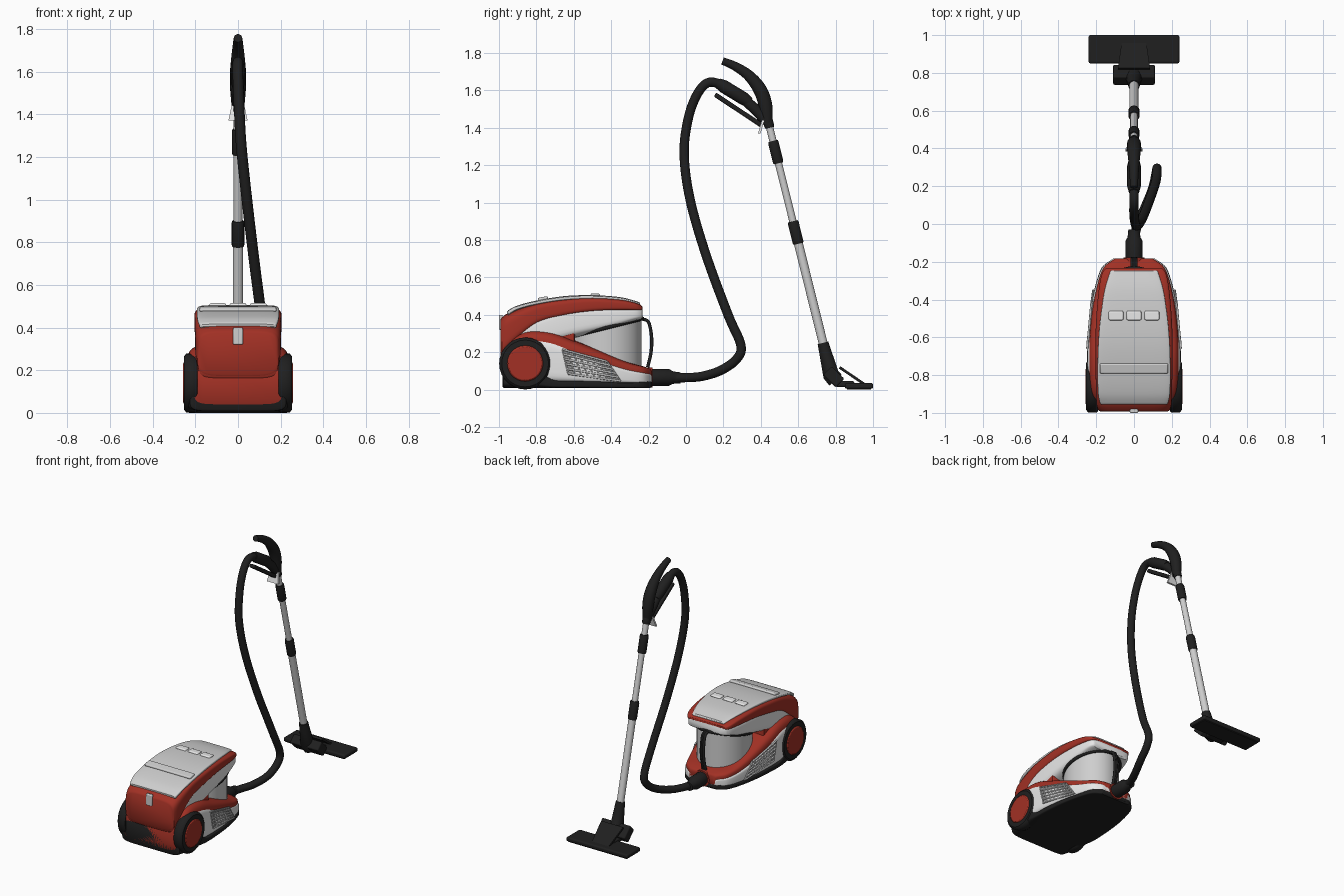
import bpy, bmesh, math
from mathutils import Vector

cube = bpy.data.objects.get("Cube")
if cube:
    bpy.data.objects.remove(cube, do_unlink=True)


def material(name, rgb):
    m = bpy.data.materials.new(name)
    m.use_nodes = True
    m.diffuse_color = (*rgb, 1)
    m.node_tree.nodes["Principled BSDF"].inputs["Base Color"].default_value = (*rgb, 1)
    return m


RED = material("red plastic", (0.36, 0.03, 0.018))
BLACK = material("black rubber", (0.014, 0.014, 0.014))
WHITE = material("white plastic", (0.8, 0.8, 0.8))
SILVER = material("silver grey", (0.62, 0.62, 0.62))
GREY = material("vent grey", (0.33, 0.33, 0.33))
meshes = []


def add(name, bm, mat):
    bmesh.ops.recalc_face_normals(bm, faces=bm.faces)
    me = bpy.data.meshes.new(name)
    bm.to_mesh(me)
    bm.free()
    me.materials.append(mat)
    ob = bpy.data.objects.new(name, me)
    bpy.context.collection.objects.link(ob)
    meshes.append(ob)
    return ob


def smooth(rows, steps=5):
    """Catmull-Rom resampling of rows of any length."""
    out = []
    for i in range(len(rows) - 1):
        quad = (rows[max(i - 1, 0)], rows[i], rows[i + 1], rows[min(i + 2, len(rows) - 1)])
        for s in range(steps):
            t = s / steps
            out.append([0.5 * (2 * b + (c - a) * t + (2 * a - 5 * b + 4 * c - d) * t ** 2
                               + (3 * b - a - 3 * c + d) * t ** 3) for a, b, c, d in zip(*quad)])
    return out + [list(rows[-1])]


def loft(name, rows, mat, power=5, edge=0.01, sides=48):
    """Skin rounded sections given as (y, half width, low z, high z)."""
    rows = smooth(rows)
    for end, sign in ((0, -1), (-1, 1)):          # rounded end rims
        y, w, lo, hi = rows[end]
        k = min(edge, (hi - lo) * 0.3)
        rim = [y + sign * k * 0.7, w - k, lo + k, hi - k]
        rows = [rim] + rows if end == 0 else rows + [rim]
    bm = bmesh.new()
    rings = []
    for y, w, lo, hi in rows:
        ring = []
        for i in range(sides):
            a = math.tau * (i + 0.5) / sides
            c, s = math.cos(a), math.sin(a)
            x = math.copysign(abs(c) ** (2 / power), c) * w
            z = math.copysign(abs(s) ** (2 / power), s) * (hi - lo) / 2 + (lo + hi) / 2
            ring.append(bm.verts.new((x, y, z)))
        rings.append(ring)
    for p, q in zip(rings, rings[1:]):
        for i in range(sides):
            j = (i + 1) % sides
            bm.faces.new((p[i], p[j], q[j], q[i]))
    bm.faces.new(rings[0])
    bm.faces.new(rings[-1])
    return add(name, bm, mat)


def tube(name, pts, mat, r=1.0, curved=False, closed=False, res=5):
    """Round tube through (x, y, z) or (x, y, z, radius) points."""
    pts = [list(p) + [r] if len(p) == 3 else list(p) for p in pts]
    if curved:
        pts = smooth(pts, 8)
    cu = bpy.data.curves.new(name, "CURVE")
    cu.dimensions = "3D"
    cu.bevel_depth = 1.0
    cu.bevel_resolution = res
    cu.use_fill_caps = True
    sp = cu.splines.new("POLY")
    sp.points.add(len(pts) - 1)
    for point, p in zip(sp.points, pts):
        point.co = (*p[:3], 1)
        point.radius = p[3]
    sp.use_cyclic_u = closed
    cu.materials.append(mat)
    ob = bpy.data.objects.new(name, cu)
    bpy.context.collection.objects.link(ob)
    return ob


def box(name, loc, size, mat, tilt=0.0, bevel=0.008):
    bm = bmesh.new()
    bmesh.ops.create_cube(bm, size=1)
    bmesh.ops.scale(bm, vec=size, verts=bm.verts)
    ob = add(name, bm, mat)
    ob.location = loc
    ob.rotation_euler.x = tilt
    mod = ob.modifiers.new("soft edges", "BEVEL")
    mod.width, mod.segments = bevel, 3
    return ob


def plate(name, pts, offset, mat):
    bm = bmesh.new()
    face = bm.faces.new([bm.verts.new(p) for p in pts])
    ext = bmesh.ops.extrude_face_region(bm, geom=[face])
    verts = [v for v in ext["geom"] if isinstance(v, bmesh.types.BMVert)]
    bmesh.ops.translate(bm, verts=verts, vec=offset)
    return add(name, bm, mat)


# Lower body: y, half width, then tops of the red, white and black layers
chassis = [(-.975, .215, .21, .18, .175), (-.92, .232, .28, .26, .175),
           (-.84, .236, .318, .285, .17), (-.72, .238, .31, .27, .06),
           (-.6, .235, .265, .22, .05), (-.45, .22, .205, .16, .045),
           (-.32, .193, .15, .115, .04), (-.23, .16, .125, .095, .045),
           (-.19, .11, .11, .085, .05)]
loft("red_fender", [(y, w, .03, r) for y, w, r, _, _ in chassis], RED, 6)
loft("white_flank", [(y, w + .008, .03, h) for y, w, _, h, _ in chassis[1:]], WHITE, 7)
loft("black_base", [(y, w + .01, .008, b) for y, w, _, _, b in chassis], BLACK, 7)

# Upper body and lid: y, half width, low z, high z
shell = [(-.985, .19, .17, .385), (-.94, .2, .22, .415), (-.8, .203, .34, .465),
         (-.65, .205, .385, .488), (-.5, .2, .41, .495), (-.35, .187, .418, .483),
         (-.27, .172, .42, .465), (-.24, .155, .42, .452)]
loft("red_upper_shell", shell, RED)
loft("rear_panel", [(-.98, .185, .16, .3), (-.8, .19, .16, .36), (-.6, .19, .16, .39)], RED)
loft("white_shoulder", [(-.93, .19, .2, .3), (-.8, .197, .22, .4), (-.62, .198, .27, .45),
                        (-.4, .186, .325, .45), (-.28, .168, .365, .44),
                        (-.24, .15, .375, .44)], WHITE)
loft("lid", [(-.95, .18, .395, .425), (-.9, .19, .425, .45), (-.8, .193, .452, .476),
             (-.65, .19, .475, .5), (-.5, .178, .48, .505), (-.35, .155, .468, .494),
             (-.25, .125, .445, .468)], SILVER)
box("lid_handle_bar", (0, -.765, .486), (.36, .055, .018), SILVER, .2)
for i in (-1, 0, 1):
    box("lid_button", (i * .095, -.485, .506), (.078, .05, .016), WHITE, -.02)
box("rear_latch", (0, -.99, .36), (.046, .02, .08), SILVER, 0, .006)

# Dust canister with trim ring and front handle
n = 48
ring = [(math.cos(math.tau * i / n), math.sin(math.tau * i / n)) for i in range(n)]
bm = bmesh.new()
bmesh.ops.create_cone(bm, cap_ends=True, segments=n, radius1=1, radius2=1, depth=.31)
bmesh.ops.scale(bm, vec=(.172, .195, 1), verts=bm.verts)
bmesh.ops.translate(bm, vec=(0, -.433, .255), verts=bm.verts)
add("dust_canister", bm, SILVER)
tube("canister_trim", [(.176 * c, -.433 + .199 * s, .33 + .05 * s) for c, s in ring],
     BLACK, .011, closed=True)
for x in (-.01, 0, .01):
    tube("canister_handle", [(x, -.235, .378), (x, -.2, .36), (x, -.184, .28), (x, -.187, .2),
                             (x, -.205, .12)], BLACK, .009, curved=True)

# Wheels and side vents
corners = [Vector(p) for p in ((.248, -.66, .215), (.226, -.42, .15),
                               (.216, -.35, .045), (.246, -.63, .085))]
for s in (-1, 1):
    tube("wheel_tyre", [(s * .19, -.86, .14, .132), (s * .2, -.86, .14, .139),
                        (s * .242, -.86, .14, .139), (s * .253, -.86, .14, .125)], BLACK, res=12)
    tube("wheel_hub", [(s * .23, -.86, .14, .096), (s * .254, -.86, .14, .096),
                       (s * .258, -.86, .14, .088)], RED, res=12)
    flip = Vector((s, 1, 1))
    a, b, c, d = [p * flip for p in corners]
    plate("side_vent", (a, b, c, d), (-s * .03, 0, 0), GREY)
    for i in range(6):
        t = i / 5
        tube("vent_slat", [a.lerp(d, t), b.lerp(c, t)], SILVER, .0055, res=2)
    for i in range(9):
        t = i / 8
        tube("vent_rib", [a.lerp(b, t), d.lerp(c, t)], SILVER, .004, res=2)

# Hose and its connector
tube("connector_ring", [(0, -.21, .065), (0, -.178, .065)], RED, .056)
tube("hose_connector", [(0, -.18, .065, .046), (0, -.09, .065, .046), (0, -.07, .064, .034),
                        (0, -.03, .063, .03)], BLACK)
tube("hose", [(0, -.08, .064), (.02, 0, .064), (.06, .09, .072), (.1, .19, .105),
              (.118, .272, .165), (.122, .293, .24), (.115, .225, .4), (.075, .107, .72),
              (.04, .022, 1.016), (.015, -.01, 1.257), (.005, .01, 1.44), (0, .055, 1.57),
              (0, .115, 1.64), (0, .19, 1.63), (0, .28, 1.58)], BLACK, .025, curved=True)

# Handle
tube("hose_cuff", [(0, .17, 1.64, .028), (0, .2, 1.622, .036), (0, .31, 1.555, .036),
                   (0, .34, 1.535, .028)], BLACK)
tube("grip", [(0, .195, 1.757, .02), (0, .26, 1.73, .024), (0, .335, 1.68, .03),
              (0, .395, 1.605, .037), (0, .425, 1.52, .037), (0, .435, 1.42, .028)],
     BLACK, curved=True)
tube("lower_grip", [(0, .3, 1.56, .028), (0, .37, 1.5, .03), (0, .43, 1.43, .026)], BLACK)
box("trigger_bar", (0, .28, 1.495), (.04, .3, .025), BLACK, -.585)
plate("wand_release", [(-.03, .405, 1.44), (.03, .405, 1.44), (.045, .385, 1.37),
                       (-.045, .385, 1.37)], (0, .014, 0), WHITE)


# Telescopic wand
def wand(z):
    return (0, .44 + (1.43 - z) * .248, z)


tube("upper_wand", [wand(1.44), wand(.85)], SILVER, .02)
tube("lower_wand", [wand(.88), wand(.2)], SILVER, .0245)
for name, hi, lo, r in (("wand_top_cuff", 1.45, 1.4, .027), ("wand_upper_collar", 1.33, 1.21, .029),
                        ("wand_slide_lock", .9, .78, .03)):
    tube(name, [(*wand(hi), r * .9), (*wand(hi - .01), r), (*wand(lo + .01), r),
                (*wand(lo), r * .9)], BLACK)

# Floor nozzle
tube("nozzle_neck", [(*wand(.25), .03), (*wand(.2), .034), (0, .775, .08, .045),
                     (0, .8, .05, .045)], BLACK)
box("nozzle_joint", (0, .79, .068), (.22, .095, .065), BLACK, -.78)
box("nozzle_bridge", (0, .85, .03), (.13, .1, .03), BLACK)
box("nozzle_head", (0, .925, .02), (.48, .15, .03), BLACK, 0, .01)
box("nozzle_sole", (0, .925, .005), (.46, .13, .01), BLACK, 0, .002)
plate("nozzle_pedal", [(-.085, .825, .125), (.085, .825, .125), (.065, .965, .03),
                       (-.065, .965, .03)], (0, -.008, -.012), BLACK)

# Smooth shading with crisp edges
bpy.ops.object.select_all(action="DESELECT")
for ob in meshes:
    ob.select_set(True)
bpy.context.view_layer.objects.active = meshes[0]
bpy.ops.object.shade_smooth_by_angle(angle=math.radians(35))
